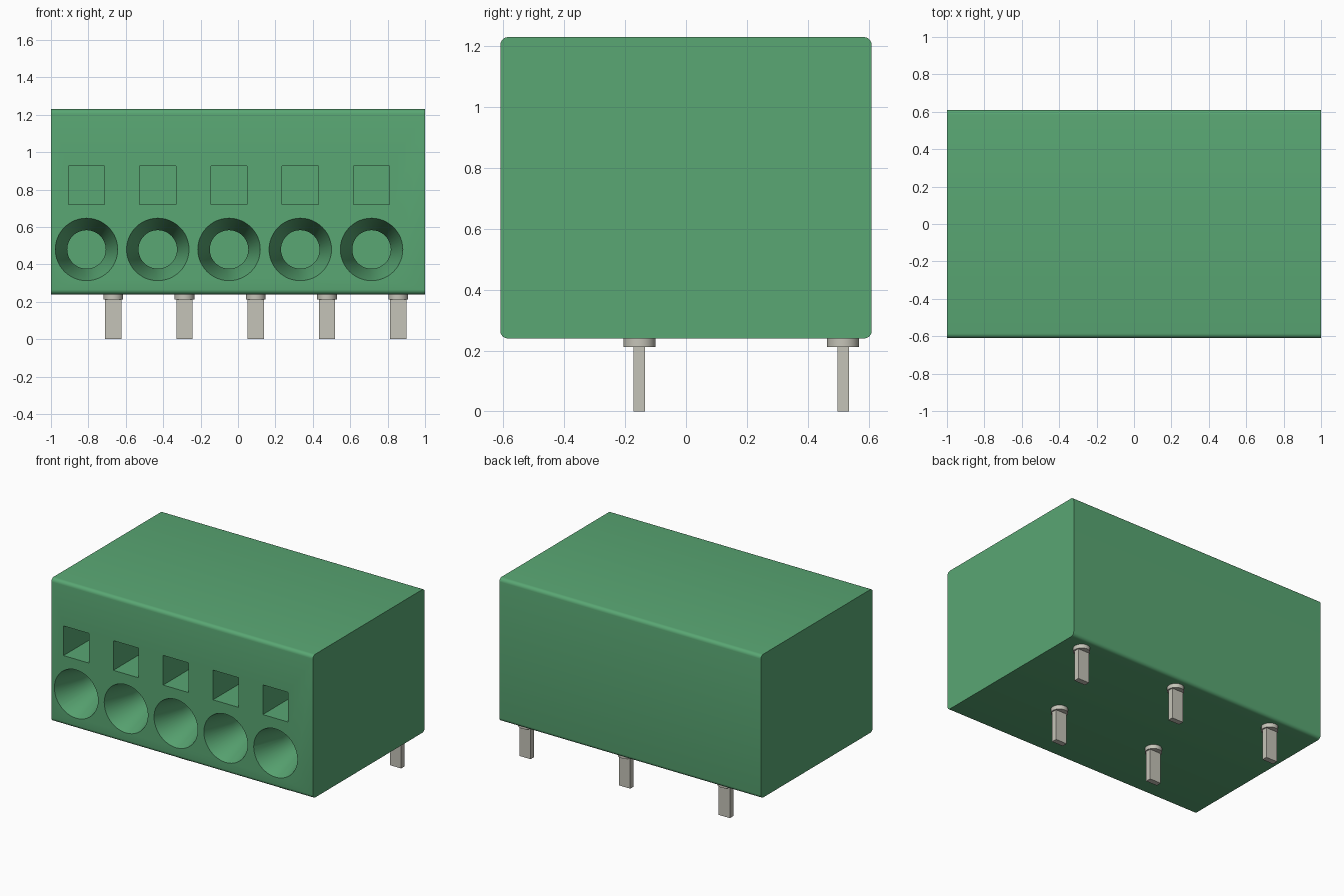
import bpy, bmesh, math
from mathutils import Matrix, Vector

if "Cube" in bpy.data.objects:
    bpy.data.objects.remove(bpy.data.objects["Cube"], do_unlink=True)

PITCH, COUNT = 0.381, 5


def material(name, rgb):
    m = bpy.data.materials.new(name)
    m.use_nodes = True
    m.diffuse_color = (*rgb, 1)
    m.node_tree.nodes["Principled BSDF"].inputs["Base Color"].default_value = (*rgb, 1)
    return m


green = material("green plastic", (0.10, 0.385, 0.172))
metal = material("tinned metal", (0.56, 0.55, 0.48))


def add_box(bm, lo, hi):
    lo, hi = Vector(lo), Vector(hi)
    mat = Matrix.Translation((lo + hi) / 2) @ Matrix.Diagonal((*(hi - lo), 1))
    bmesh.ops.create_cube(bm, size=1, matrix=mat)


def add_lathe(bm, profile, x, z, steps=48):
    """Closed solid from (radius, y) rings around an axis along y."""
    rings = []
    for r, y in profile:
        rings.append([bm.verts.new((x + r * math.cos(a), y, z + r * math.sin(a)))
                      for a in (math.tau * i / steps for i in range(steps))])
    for a, b in zip(rings, rings[1:]):
        for i in range(steps):
            j = (i + 1) % steps
            bm.faces.new((a[i], a[j], b[j], b[i]))
    bm.faces.new(rings[0])
    bm.faces.new(rings[-1])


def finish(bm, name, mat):
    bmesh.ops.recalc_face_normals(bm, faces=bm.faces)
    mesh = bpy.data.meshes.new(name)
    bm.to_mesh(mesh)
    bm.free()
    mesh.materials.append(mat)
    obj = bpy.data.objects.new(name, mesh)
    bpy.context.collection.objects.link(obj)
    return obj


def smooth(obj):
    bpy.ops.object.select_all(action='DESELECT')
    obj.select_set(True)
    bpy.context.view_layer.objects.active = obj
    bpy.ops.object.shade_smooth_by_angle(angle=math.radians(30))


# Housing block with its lengthwise edges rounded
bm = bmesh.new()
add_box(bm, (-1, -0.61, 0.24), (1, 0.61, 1.23))
long_edges = [e for e in bm.edges if abs(e.verts[0].co.x - e.verts[1].co.x) > 1]
bmesh.ops.bevel(bm, geom=long_edges, offset=0.025, segments=5, profile=0.5, affect='EDGES')
housing = finish(bm, "housing", green)

# Wire entry funnels and square release openings
bm = bmesh.new()
for i in range(COUNT):
    x = -0.81 + PITCH * i
    slope = (0.167 - 0.103) / 0.22
    add_lathe(bm, [(0.167 + slope * 0.05, -0.66), (0.103, -0.39), (0.103, 0.0)], x, 0.48)
    add_box(bm, (x - 0.097, -0.7, 0.72), (x + 0.097, -0.1, 0.925))
cutter = finish(bm, "opening_cutter", green)
cutter.hide_render = True

cut = housing.modifiers.new("openings", 'BOOLEAN')
cut.operation = 'DIFFERENCE'
cut.solver = 'EXACT'
cut.object = cutter
bpy.context.view_layer.objects.active = housing
bpy.ops.object.modifier_apply(modifier=cut.name)
bpy.data.objects.remove(cutter, do_unlink=True)
smooth(housing)

# Staggered solder pins, each with a round collar
for i in range(COUNT):
    x = -0.667 + PITCH * i
    y = -0.153 if i % 2 else 0.516
    bm = bmesh.new()
    add_box(bm, (x - 0.043, y - 0.019, 0), (x + 0.043, y + 0.019, 0.25))
    bmesh.ops.create_cone(bm, cap_ends=True, segments=32, radius1=0.053, radius2=0.053,
                          depth=0.04, matrix=Matrix.Translation((x, y, 0.232)))
    smooth(finish(bm, f"solder_pin_{i + 1}", metal))
